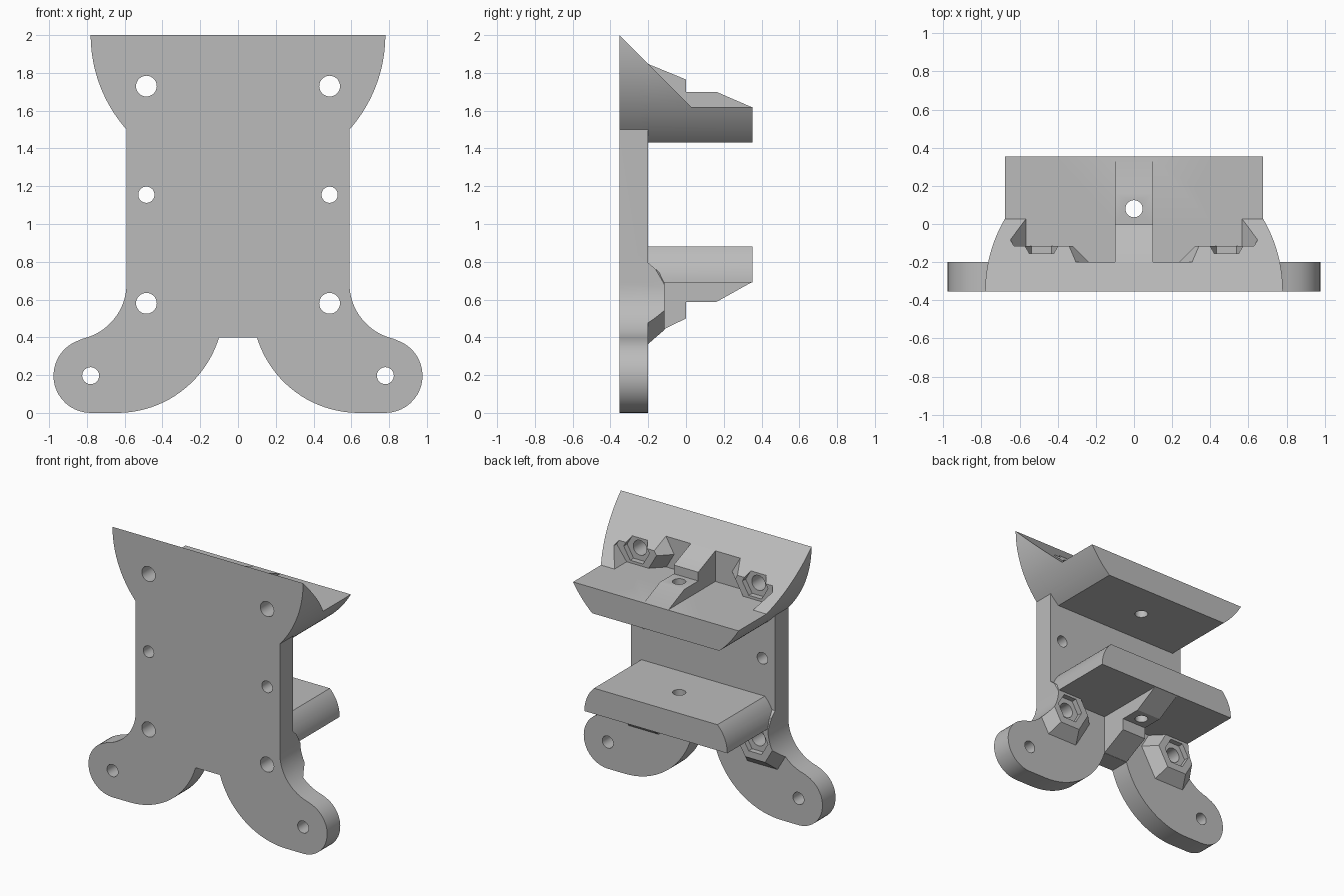
import bpy, bmesh
from math import cos, sin, radians, pi, atan2, degrees

if "Cube" in bpy.data.objects:
    bpy.data.objects.remove(bpy.data.objects["Cube"], do_unlink=True)

grey = bpy.data.materials.new("plain_grey")
grey.use_nodes = True
COLOUR = (0.5, 0.5, 0.5, 1)
grey.diffuse_color = COLOUR
grey.node_tree.nodes["Principled BSDF"].inputs["Base Color"].default_value = COLOUR

FRONT, PLATE_BACK, BACK = -0.353, -0.2, 0.353
HOLE_X, UPPER_Z, MID_Z, LOWER_Z = 0.485, 1.73, 1.155, 0.58
FOOT = (0.78, 0.197)
SHELF_Z = 1.62                       # top of the upper shelf


def loft(name, ring_a, ring_b):
    """Closed solid between two matching 3D rings."""
    bm = bmesh.new()
    a = [bm.verts.new(p) for p in ring_a]
    b = [bm.verts.new(p) for p in ring_b]
    bm.faces.new(a)
    bm.faces.new(b[::-1])
    for i in range(len(a)):
        j = (i + 1) % len(a)
        bm.faces.new((a[j], a[i], b[i], b[j]))
    bmesh.ops.recalc_face_normals(bm, faces=bm.faces)
    mesh = bpy.data.meshes.new(name)
    bm.to_mesh(mesh)
    bm.free()
    mesh.materials.append(grey)
    ob = bpy.data.objects.new(name, mesh)
    bpy.context.collection.objects.link(ob)
    return ob


def along_y(pts, y):
    return [(u, y, v) for u, v in pts]


def prism_y(name, pts, y0, y1):
    return loft(name, along_y(pts, y0), along_y(pts, y1))


def prism_x(name, pts, x0, x1):
    return loft(name, [(x0, u, v) for u, v in pts], [(x1, u, v) for u, v in pts])


def arc(cx, cz, r, start, end, n=20):
    angles = [radians(start + (end - start) * i / n) for i in range(n + 1)]
    return [(cx + r * cos(t), cz + r * sin(t)) for t in angles]


def ngon(cx, cz, r, n):
    return [(cx + r * cos(2 * pi * i / n), cz + r * sin(2 * pi * i / n)) for i in range(n)]


def mirrored(half):
    return half + [(-x, z) for x, z in reversed(half)]


def boolean(target, tool, mode):
    mod = target.modifiers.new(mode, "BOOLEAN")
    mod.operation, mod.solver, mod.object = mode, "EXACT", tool
    bpy.context.view_layer.objects.active = target
    bpy.ops.object.modifier_apply(modifier=mod.name)
    bpy.data.objects.remove(tool, do_unlink=True)


# Front outline: flared top, straight waist, fillet, round foot, arch
R_TOP = 0.753
top_c = (0.78 - R_TOP, 2.0)
waist_end = degrees(atan2(-0.5, 0.59 - top_c[0]))
flare = arc(*top_c, R_TOP, 0, waist_end)
FIL = 0.3
fil_c = (0.59 + FIL, 0.685)
tangent = degrees(atan2(fil_c[1] - FOOT[1], fil_c[0] - FOOT[0]))
R_ARCH = 0.5645
arch_end = degrees(atan2(0.4 - R_ARCH, 0.1 - 0.64))
outline = mirrored(
    flare
    + arc(*fil_c, FIL, 180, 180 + tangent)
    + arc(*FOOT, 0.197, tangent, -90)[1:]
    + arc(0.64, R_ARCH, R_ARCH, 270, 360 + arch_end)
)

body = prism_y("mounting_bracket", outline, FRONT, PLATE_BACK)

# Upper shelf, continuing the flared contour backwards
low_end = degrees(atan2(1.43 - 2.0, 0.52 - top_c[0]))
shelf_half = flare + arc(*top_c, R_TOP, waist_end, low_end, 5)[1:]
boolean(body, prism_y("upper_shelf", mirrored(shelf_half), -0.3, BACK), "UNION")

# Lower shelf with rounded ends
lower_half = arc(0.32, 0.69, 0.265, 0, 45.8, 12)
boolean(body, prism_y("lower_shelf", mirrored(lower_half), -0.3, BACK), "UNION")

# Nut clearance pockets over the upper shelf
for s in (1, -1):
    box = [(s * 0.1, SHELF_Z), (s * HOLE_X, SHELF_Z), (s * HOLE_X, 2.2), (s * 0.1, 2.2)]
    boolean(body, prism_y("pocket_box", box, PLATE_BACK, 0.5), "DIFFERENCE")
    hexa = [(x, max(z, SHELF_Z)) for x, z in ngon(s * HOLE_X, UPPER_Z, 0.163, 6)]
    boolean(body, prism_y("pocket_hex", hexa, -0.115, 0.5), "DIFFERENCE")

# Tapered hexagonal nut bosses, trimmed to the outline
for s in (1, -1):
    for z in (UPPER_Z, LOWER_Z):
        boss = loft("nut_boss",
                    along_y(ngon(s * HOLE_X, z, 0.298, 6), -0.25),
                    along_y(ngon(s * HOLE_X, z, 0.163, 6), -0.115))
        boolean(boss, prism_y("trim", outline, -0.33, 0), "INTERSECT")
        boolean(body, boss, "UNION")

# Sloped top
slope = [(FRONT, 2.0), (0.027, SHELF_Z), (0.5, SHELF_Z), (0.5, 2.3), (FRONT - 0.1, 2.3),
         (FRONT - 0.1, 2.1)]
boolean(body, prism_x("slope_cut", slope, -1, 1), "DIFFERENCE")

# Central stiffening ribs
upper_rib = [(-0.25, 1.55), (-0.25, 1.85), (-0.2, 1.847), (0, 1.765), (0, 1.7),
             (0.16, 1.7), (0.345, SHELF_Z), (0.3, 1.55)]
lower_rib = [(-0.25, 0.75), (-0.25, 0.402), (-0.2, 0.402), (0, 0.5), (0, 0.587),
             (0.16, 0.587), (0.345, 0.69), (0.3, 0.75)]
for name, profile in (("upper_rib", upper_rib), ("lower_rib", lower_rib)):
    boolean(body, prism_x(name, profile, -0.1, 0.1), "UNION")

# Screw holes and nut sockets
for s in (1, -1):
    for x, z, r in ((HOLE_X, UPPER_Z, 0.055), (HOLE_X, MID_Z, 0.043),
                    (HOLE_X, LOWER_Z, 0.055), (FOOT[0], FOOT[1], 0.045)):
        boolean(body, prism_y("screw_hole", ngon(s * x, z, r, 32), -0.5, 0), "DIFFERENCE")
    for z in (UPPER_Z, LOWER_Z):
        boolean(body, prism_y("nut_socket", ngon(s * HOLE_X, z, 0.105, 6), -0.155, 0),
                "DIFFERENCE")

# Vertical hole through both shelves
ring = ngon(0, 0.08, 0.045, 32)
boolean(body, loft("shelf_hole", [(x, y, 0.45) for x, y in ring],
                   [(x, y, 1.9) for x, y in ring]), "DIFFERENCE")

bpy.ops.object.select_all(action="DESELECT")
body.select_set(True)
bpy.context.view_layer.objects.active = body
bpy.ops.object.shade_smooth_by_angle(angle=radians(25))
